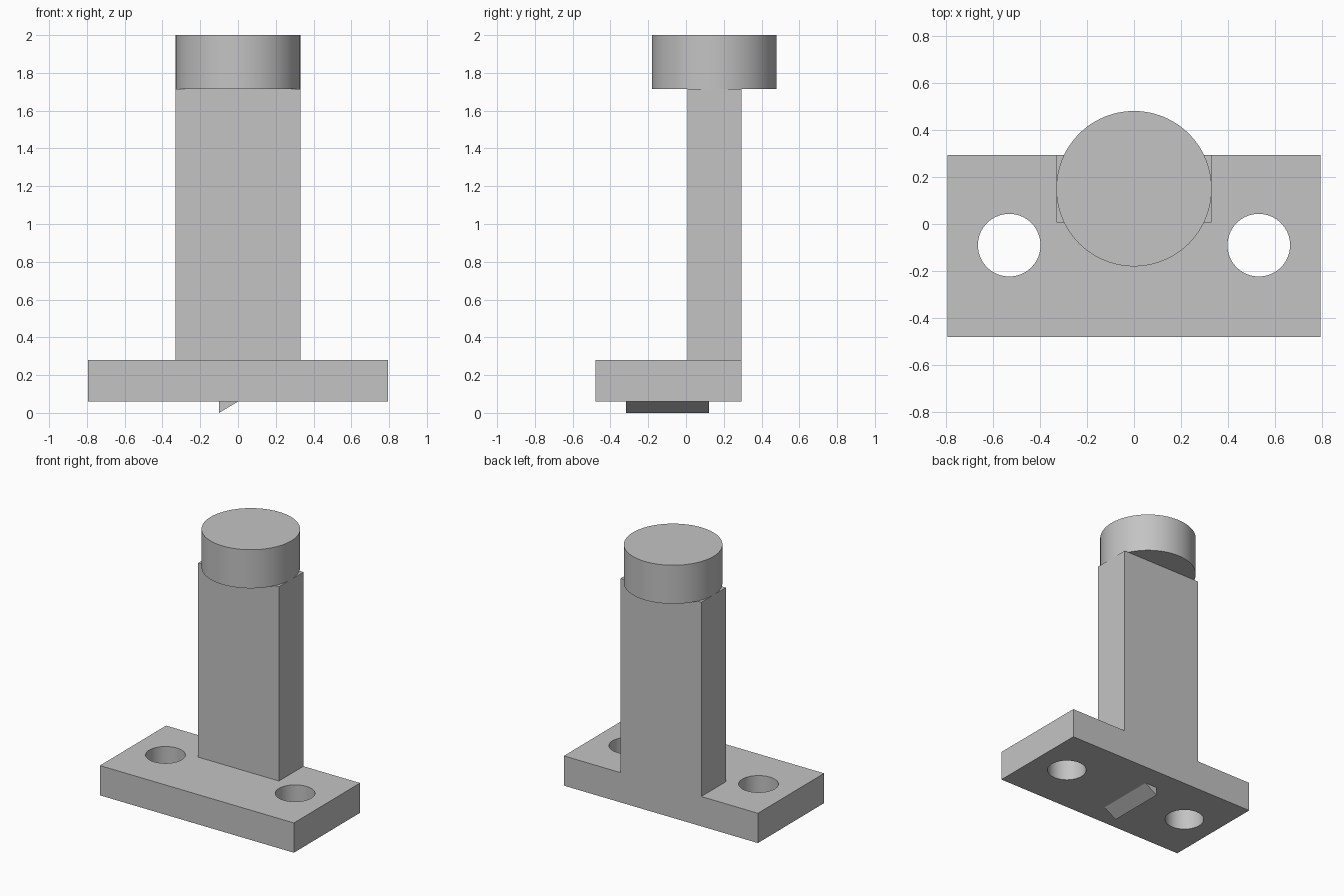
import bpy, bmesh
from math import radians
from mathutils import Matrix, Vector

cube = bpy.data.objects.get("Cube")
if cube:
    bpy.data.objects.remove(cube, do_unlink=True)

grey = bpy.data.materials.new("plain grey")
grey.use_nodes = True
grey.diffuse_color = (0.55, 0.55, 0.55, 1)
grey.node_tree.nodes["Principled BSDF"].inputs["Base Color"].default_value = grey.diffuse_color


def finish(name, bm):
    bmesh.ops.recalc_face_normals(bm, faces=bm.faces)
    mesh = bpy.data.meshes.new(name)
    bm.to_mesh(mesh)
    bm.free()
    mesh.materials.append(grey)
    obj = bpy.data.objects.new(name, mesh)
    bpy.context.collection.objects.link(obj)
    return obj


def box(name, low, high):
    low, high = Vector(low), Vector(high)
    bm = bmesh.new()
    place = Matrix.Translation((low + high) / 2) @ Matrix.Diagonal((high - low).to_4d())
    bmesh.ops.create_cube(bm, size=1, matrix=place)
    return finish(name, bm)


def cylinder(name, x, y, radius, bottom, top):
    bm = bmesh.new()
    bmesh.ops.create_cone(bm, cap_ends=True, segments=96, radius1=radius, radius2=radius,
                          depth=top - bottom,
                          matrix=Matrix.Translation((x, y, (bottom + top) / 2)))
    return finish(name, bm)


def smooth(obj):
    bpy.ops.object.select_all(action='DESELECT')
    obj.select_set(True)
    bpy.context.view_layer.objects.active = obj
    bpy.ops.object.shade_smooth_by_angle(angle=radians(30))


# Base plate with two bolt holes
base = box("base_plate", (-0.793, -0.48, 0.06), (0.793, 0.293, 0.28))
for side, x in (("left", 0.53), ("right", -0.53)):
    cutter = cylinder(side + "_hole_cutter", x, -0.09, 0.133, -0.1, 0.5)
    cutter.hide_render = True
    cutter.hide_viewport = True
    cut = base.modifiers.new(side + " hole", 'BOOLEAN')
    cut.operation = 'DIFFERENCE'
    cut.solver = 'EXACT'
    cut.object = cutter

# Bake the holes so that their walls can be shaded smoothly
bpy.context.view_layer.update()
cut_mesh = bpy.data.meshes.new_from_object(base.evaluated_get(bpy.context.evaluated_depsgraph_get()))
base.modifiers.clear()
base.data = cut_mesh
for side in ("left", "right"):
    bpy.data.objects.remove(bpy.data.objects[side + "_hole_cutter"], do_unlink=True)
smooth(base)

# Upright column, flush with the back of the base
box("column", (-0.33, 0.007, 0.28), (0.33, 0.293, 1.715))

# Round cap
smooth(cylinder("round_cap", 0, 0.15, 0.33, 1.715, 2))

# Wedge-shaped key under the base
bm = bmesh.new()
profile = bm.faces.new([bm.verts.new((x, -0.317, z))
                        for x, z in ((-0.1, 0), (0, 0.06), (-0.1, 0.06))])
sweep = bmesh.ops.extrude_face_region(bm, geom=[profile], use_keep_orig=True)
bmesh.ops.translate(bm, vec=(0, 0.44, 0),
                    verts=[v for v in sweep["geom"] if isinstance(v, bmesh.types.BMVert)])
finish("wedge_key", bm)
